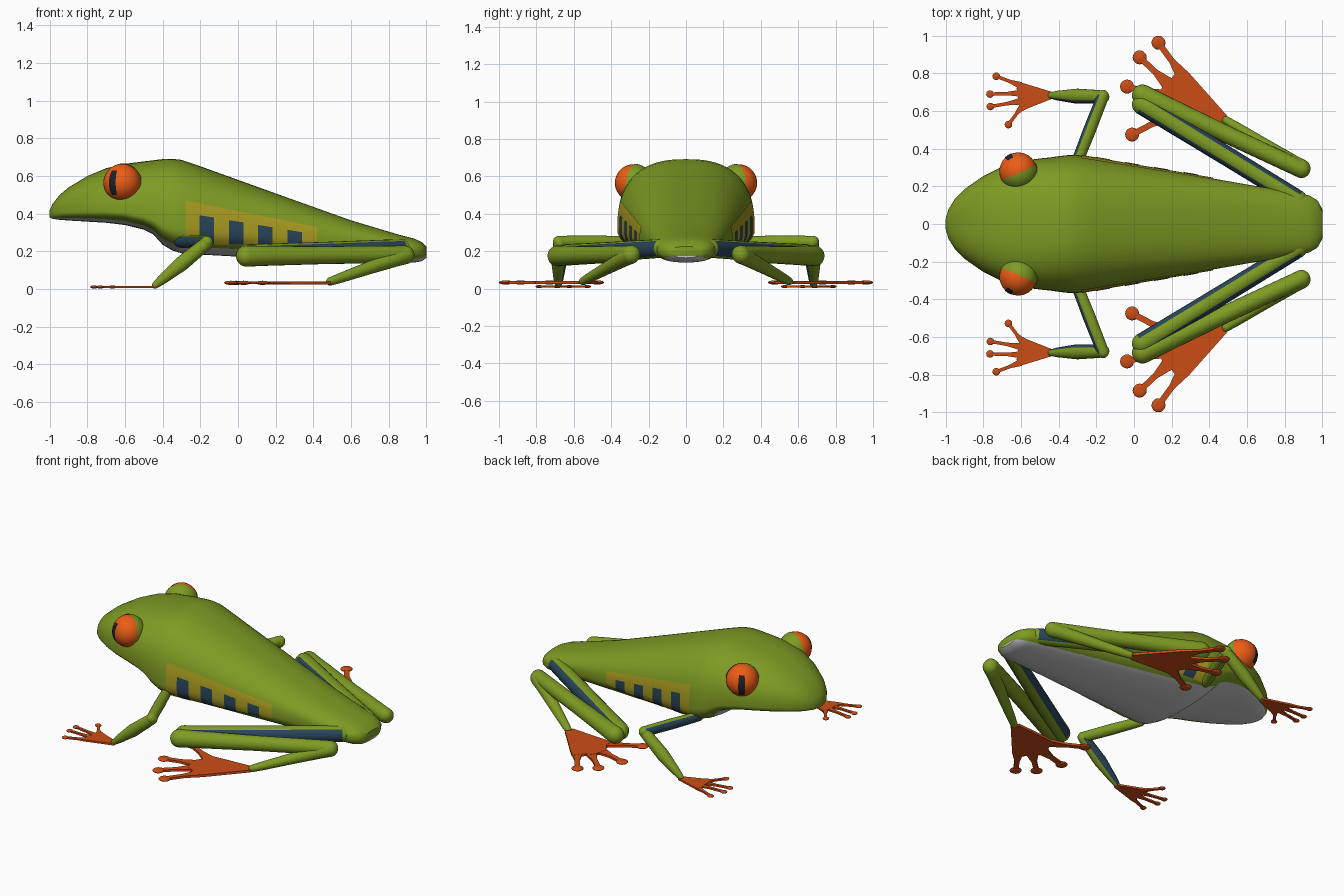
import bpy, bmesh, math
from mathutils import Vector, Matrix

if "Cube" in bpy.data.objects:
    bpy.data.objects.remove(bpy.data.objects["Cube"])


def material(name, rgb):
    m = bpy.data.materials.new(name)
    m.diffuse_color = (*rgb, 1)
    m.use_nodes = True
    m.node_tree.nodes["Principled BSDF"].inputs["Base Color"].default_value = m.diffuse_color
    return m


GREEN = material("leaf_green", (0.21, 0.33, 0.017))
BLUE = material("dark_blue", (0.022, 0.06, 0.1))
YELLOW = material("yellow", (0.4, 0.33, 0.015))
ORANGE = material("eye_orange", (0.85, 0.11, 0.008))
FOOT = material("foot_orange", (0.6, 0.075, 0.008))
BLACK = material("pupil_black", (0.012, 0.015, 0.02))


def finish(bm, name, mats=(), mirror=True, normals=True):
    if normals:
        bmesh.ops.recalc_face_normals(bm, faces=bm.faces)
    me = bpy.data.meshes.new(name)
    bm.to_mesh(me)
    bm.free()
    for m in mats:
        me.materials.append(m)
    ob = bpy.data.objects.new(name, me)
    bpy.context.collection.objects.link(ob)
    bpy.ops.object.select_all(action='DESELECT')
    bpy.context.view_layer.objects.active = ob
    ob.select_set(True)
    bpy.ops.object.shade_smooth_by_angle(angle=math.radians(40))
    if mirror:
        mod = ob.modifiers.new("Mirror", 'MIRROR')
        mod.use_axis = (False, True, False)
        mod.use_mirror_merge = False
    return ob


# Body stations: x, half width, top z, widest z, bottom z
STATIONS = [
    (-1.0, 0.03, 0.42, 0.395, 0.38), (-0.985, 0.08, 0.452, 0.40, 0.373),
    (-0.95, 0.135, 0.497, 0.405, 0.368), (-0.9, 0.185, 0.54, 0.41, 0.364),
    (-0.8, 0.255, 0.60, 0.415, 0.358), (-0.7, 0.305, 0.642, 0.415, 0.352),
    (-0.6, 0.335, 0.665, 0.41, 0.34), (-0.5, 0.348, 0.678, 0.39, 0.315),
    (-0.45, 0.353, 0.684, 0.37, 0.29), (-0.4, 0.36, 0.69, 0.345, 0.235),
    (-0.35, 0.366, 0.692, 0.33, 0.205), (-0.3, 0.366, 0.686, 0.32, 0.19),
    (-0.2, 0.348, 0.652, 0.315, 0.183), (0.0, 0.313, 0.58, 0.305, 0.172),
    (0.3, 0.262, 0.472, 0.28, 0.16), (0.6, 0.21, 0.365, 0.25, 0.15),
    (0.85, 0.168, 0.29, 0.22, 0.14), (0.93, 0.152, 0.27, 0.21, 0.14),
    (0.975, 0.125, 0.25, 0.205, 0.147), (1.0, 0.08, 0.225, 0.2, 0.165)]
POWER = 2.5


def section_point(st, a):
    x, w, top, mid, bot = st
    c, s = math.cos(a), math.sin(a)
    y = math.copysign(abs(c) ** (2 / POWER), c) * w
    h = (top - mid) if s > 0 else (mid - bot)
    return Vector((x, y, mid + math.copysign(abs(s) ** (2 / POWER), s) * h))


def skin(name, a0, a1, steps, mats, caps):
    bm = bmesh.new()
    rings = [[bm.verts.new(section_point(st, a0 + (a1 - a0) * i / steps))
              for i in range(steps + 1)] for st in STATIONS]
    for r, q in zip(rings, rings[1:]):
        for i in range(steps):
            bm.faces.new((r[i], q[i], q[i + 1], r[i + 1]))
    if caps:
        bm.faces.new(rings[0])
        bm.faces.new(rings[-1])
    finish(bm, name, mats, mirror=False)


EDGE = math.radians(40)
skin("body", -EDGE, math.pi + EDGE, 52, [GREEN], True)
skin("belly", math.pi + EDGE, 2 * math.pi - EDGE, 20, [], True)


def side_y(x, z):
    for p, q in zip(STATIONS, STATIONS[1:]):
        if p[0] <= x <= q[0]:
            f = (x - p[0]) / (q[0] - p[0])
            _, w, top, mid, bot = [u + (v - u) * f for u, v in zip(p, q)]
            t = abs((z - mid) / (top - mid if z > mid else mid - bot))
            return w * (1 - min(t, 1) ** POWER) ** (1 / POWER)


def flank_patch(name, x0, x1, top0, top1, bottom, lift, mat):
    bm = bmesh.new()
    nx, nz = 12, 8
    grid = []
    for i in range(nx + 1):
        x = x0 + (x1 - x0) * i / nx
        top = top0 + (top1 - top0) * i / nx
        col = []
        for j in range(nz + 1):
            z = bottom + (top - bottom) * j / nz
            col.append(bm.verts.new((x, side_y(x, z) + lift, z)))
        grid.append(col)
    for i in range(nx):
        for j in range(nz):
            bm.faces.new((grid[i][j], grid[i][j + 1], grid[i + 1][j + 1], grid[i + 1][j]))
    finish(bm, name, [mat], normals=False)


# Yellow flanks with dark bars
flank_patch("flank_panels", -0.28, 0.42, 0.47, 0.33, 0.235, 0.005, YELLOW)
for k in range(4):
    x0 = -0.205 + k * 0.156
    flank_patch(f"flank_bars_{k + 1}", x0, x0 + 0.077, 0.392 - k * 0.026,
                0.38 - k * 0.026, 0.236, 0.008, BLUE)

# Eyes, eyelids and slit pupils
EYE = Vector((-0.615, 0.28, 0.565))
for name, r, mat in (("eyes", 0.1, ORANGE), ("eyelids", 0.103, GREEN)):
    bm = bmesh.new()
    bmesh.ops.create_uvsphere(bm, u_segments=32, v_segments=20, radius=r,
                              matrix=Matrix.Translation(EYE))
    if name == "eyelids":
        bmesh.ops.bisect_plane(bm, geom=bm.verts[:] + bm.edges[:] + bm.faces[:],
                               plane_co=EYE, plane_no=(-0.4, 0.9, 0.1), clear_outer=True)
    finish(bm, name, [mat])
bm = bmesh.new()
cols = []
for i in range(5):
    az = math.radians(122 + (i - 2) * 6)
    cols.append([bm.verts.new(EYE + 0.102 * Vector((
        math.cos(az) * math.cos(e), math.sin(az) * math.cos(e), math.sin(e))))
        for e in [(-0.7 + 0.14 * j) for j in range(11)]])
for p, q in zip(cols, cols[1:]):
    for j in range(10):
        bm.faces.new((p[j], p[j + 1], q[j + 1], q[j]))
finish(bm, "pupils", [BLACK])


def limb(name, a, b, ra, rm, rb, blue=()):
    """Rounded tapered limb; blue lists which sides (+1/-1) carry a dark stripe."""
    a, b = Vector(a), Vector(b)
    axis = b - a
    length = axis.length
    axis.normalize()
    side = axis.cross(Vector((0, 0, 1))).normalized()
    up = side.cross(axis)
    caps = [math.pi / 2 * k / 5 for k in range(6)]
    prof = [(-ra * math.cos(t), max(ra * math.sin(t), 0.002)) for t in caps]
    prof += [(length * f, r) for f, r in ((0.12, ra + (rm - ra) * 0.35), (0.5, rm),
                                          (0.88, rb + (rm - rb) * 0.35))]
    prof += [(length + rb * math.sin(t), max(rb * math.cos(t), 0.002)) for t in caps]
    n = 20
    bm = bmesh.new()
    rings = [[bm.verts.new(a + axis * s + (side * math.cos(2 * math.pi * i / n)
              + up * math.sin(2 * math.pi * i / n)) * r) for i in range(n)] for s, r in prof]
    for k, (r, q) in enumerate(zip(rings, rings[1:])):
        for i in range(n):
            f = bm.faces.new((r[i], r[(i + 1) % n], q[(i + 1) % n], q[i]))
            c = math.cos(2 * math.pi * (i + 0.5) / n)
            if 5 <= k <= 8 and any(c * s > 0.55 for s in blue):
                f.material_index = 1
    bm.faces.new(rings[0])
    bm.faces.new(rings[-1])
    finish(bm, name, [GREEN, BLUE])


# Front legs
limb("upper_arms", (-0.31, 0.31, 0.25), (-0.165, 0.68, 0.25), 0.03, 0.034, 0.032, (-1,))
limb("forearms", (-0.165, 0.675, 0.245), (-0.44, 0.683, 0.02), 0.034, 0.04, 0.018, (-1,))
# Hind legs
limb("thighs", (0.87, 0.13, 0.215), (0.045, 0.635, 0.182), 0.05, 0.052, 0.056, (1, -1))
limb("shins", (0.045, 0.685, 0.175), (0.89, 0.29, 0.185), 0.056, 0.047, 0.046)
limb("ankles", (0.89, 0.295, 0.18), (0.49, 0.55, 0.04), 0.048, 0.034, 0.022)


def prism(bm, pts, z, h):
    lo = [bm.verts.new((x, y, z - h)) for x, y in pts]
    hi = [bm.verts.new((x, y, z + h)) for x, y in pts]
    bm.faces.new(lo)
    bm.faces.new(hi)
    for i in range(len(pts)):
        j = (i + 1) % len(pts)
        bm.faces.new((lo[i], lo[j], hi[j], hi[i]))


def foot(name, palm, toes, z, h, w0, w1, pad):
    """Flat palm, tapered toes (root, tip) and round toe pads."""
    bm = bmesh.new()
    prism(bm, palm, z, h)
    for root, tip in toes:
        r, t = Vector(root), Vector(tip)
        d = (t - r).normalized()
        p = Vector((-d.y, d.x))
        m = r.lerp(t, 0.45)
        prism(bm, [r + p * w0, m + p * w1, t + p * w1, t - p * w1, m - p * w1, r - p * w0],
              z, h * 0.9)
        bmesh.ops.create_uvsphere(bm, u_segments=20, v_segments=10, radius=1, matrix=Matrix.Translation(
            (t.x, t.y, z)) @ Matrix.Diagonal((pad, pad, h * 1.4, 1)))
    finish(bm, name, [FOOT])


foot("front_feet",
     [(-0.43, 0.70), (-0.61, 0.755), (-0.625, 0.72), (-0.615, 0.69), (-0.62, 0.645),
      (-0.59, 0.60), (-0.57, 0.612), (-0.43, 0.667)],
     [((-0.6, 0.735), (-0.732, 0.785)), ((-0.6, 0.695), (-0.765, 0.69)),
      ((-0.6, 0.652), (-0.763, 0.624)), ((-0.59, 0.63), (-0.667, 0.528))],
     0.011, 0.006, 0.019, 0.009, 0.02)
foot("hind_feet",
     [(0.495, 0.575), (0.295, 0.80), (0.24, 0.83), (0.2, 0.775), (0.16, 0.76), (0.14, 0.70),
      (0.13, 0.66), (0.17, 0.60), (0.17, 0.545), (0.47, 0.525)],
     [((0.26, 0.785), (0.13, 0.963)), ((0.18, 0.745), (0.03, 0.885)),
      ((0.15, 0.68), (-0.037, 0.73)), ((0.18, 0.575), (-0.01, 0.475))],
     0.033, 0.008, 0.036, 0.016, 0.037)
